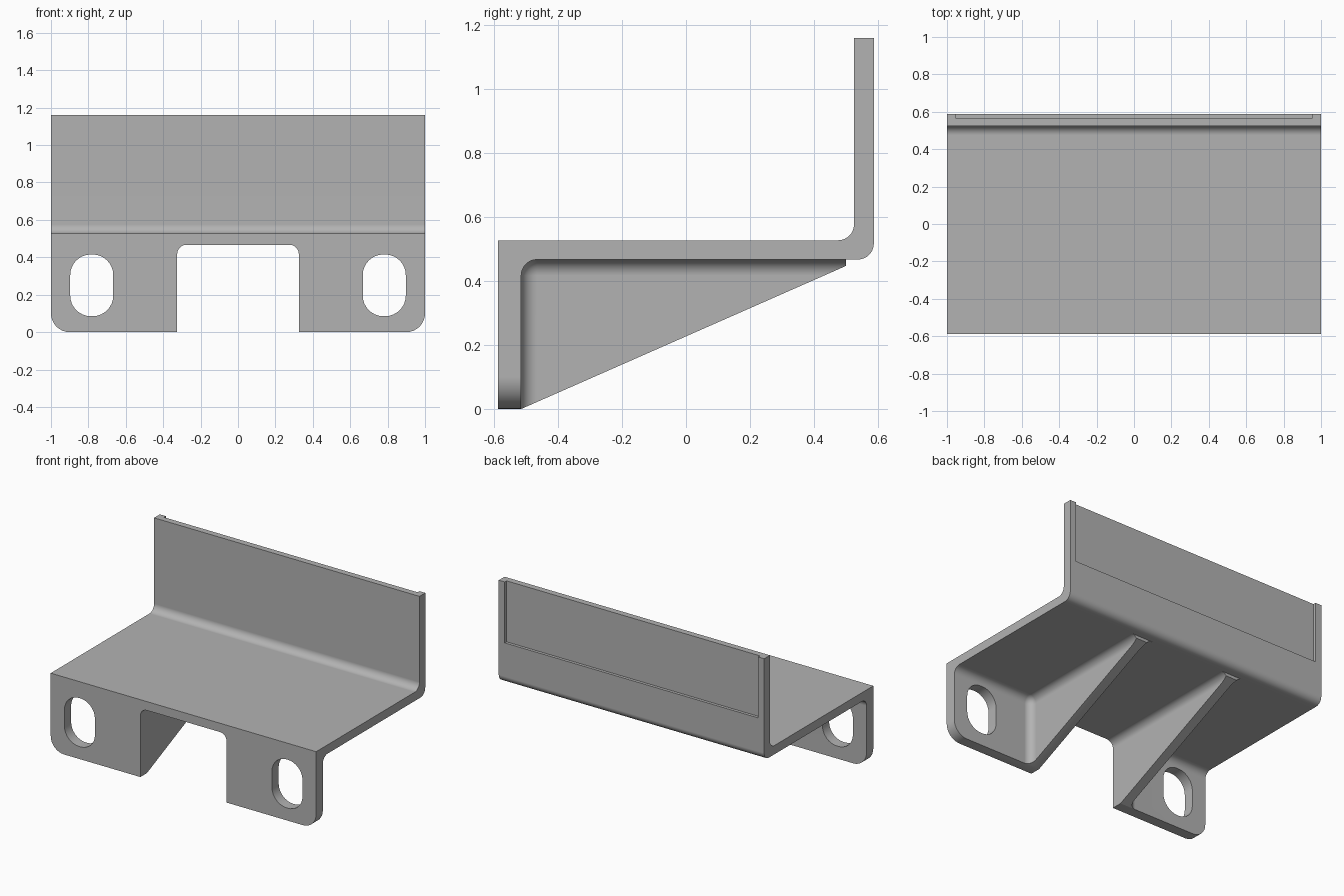
import bpy, bmesh, math
from mathutils import Vector, Matrix

if "Cube" in bpy.data.objects:
    bpy.data.objects.remove(bpy.data.objects["Cube"])

T = 0.467      # underside of the shelf
TOP = 1.16     # top of the back wall
INNER = 0.325  # half width of the gap between the ribs
RIB = 0.065    # rib thickness
FILLET = 0.05


def rounded(points, steps=8):
    """Closed outline; each point is (u, v, corner radius)."""
    out = []
    n = len(points)
    for i, (u, v, r) in enumerate(points):
        p = Vector((u, v))
        if r == 0:
            out.append(p)
            continue
        a = (Vector(points[i - 1][:2]) - p).normalized()
        b = (Vector(points[(i + 1) % n][:2]) - p).normalized()
        half = a.angle(b) / 2
        centre = p + (a + b).normalized() * (r / math.sin(half))
        start = p + a * (r / math.tan(half)) - centre
        end = p + b * (r / math.tan(half)) - centre
        sweep = start.angle_signed(end)
        for k in range(steps + 1):
            # angle_signed is clockwise positive
            out.append(centre + Matrix.Rotation(-sweep * k / steps, 2) @ start)
    return out


def finish(name, bm):
    bmesh.ops.recalc_face_normals(bm, faces=bm.faces[:])
    mesh = bpy.data.meshes.new(name)
    bm.to_mesh(mesh)
    bm.free()
    ob = bpy.data.objects.new(name, mesh)
    bpy.context.collection.objects.link(ob)
    return ob


def prism(name, points, axis, lo, hi):
    """Extrude an outline along x (outline in y, z) or y (outline in x, z)."""
    bm = bmesh.new()
    place = (lambda p: (lo, p.x, p.y)) if axis == "x" else (lambda p: (p.x, lo, p.y))
    face = bm.faces.new([bm.verts.new(place(p)) for p in rounded(points)])
    new = bmesh.ops.extrude_face_region(bm, geom=[face])["geom"]
    move = (hi - lo, 0, 0) if axis == "x" else (0, hi - lo, 0)
    bmesh.ops.translate(bm, vec=move, verts=[g for g in new if isinstance(g, bmesh.types.BMVert)])
    return finish(name, bm)


def box(name, lo, hi, round_at=None):
    """Box; the three edges meeting at corner round_at may be filleted."""
    bm = bmesh.new()
    lo, hi = Vector(lo), Vector(hi)
    bmesh.ops.create_cube(bm, size=1)
    for v in bm.verts:
        v.co = [(l + h) / 2 + c * (h - l) for l, h, c in zip(lo, hi, v.co)]
    if round_at:
        corner = min(bm.verts, key=lambda v: (v.co - Vector(round_at)).length)
        bmesh.ops.bevel(bm, geom=list(corner.link_edges), offset=FILLET,
                        segments=8, profile=0.5, affect="EDGES")
    return finish(name, bm)


# Side profile, with the ribs still filling the full width
bracket = prism("bracket", [
    (-0.587, -0.1, 0), (-0.587, 0.527, 0), (0.525, 0.527, FILLET), (0.525, TOP, 0),
    (0.587, TOP, 0), (0.587, T, FILLET), (-0.515, T, 0)][:6] + [
    (0.5, T, 0), (0.5, T - 0.02, 0), (-0.515, 0, 0), (-0.515, -0.1, 0)], "x", -1.2, 1.2)

# Front outline with rounded feet and the central gap
outline = prism("front_outline", [
    (-1, 1.4, 0), (-1, 0, 0.1), (-INNER, 0, 0), (-INNER, T, FILLET),
    (INNER, T, FILLET), (INNER, 0, 0), (1, 0, 0.1), (1, 1.4, 0)], "y", -1, 1)
steps = [(outline, "INTERSECT")]

# Hollows outside the ribs and the mounting slots
for s, side in ((1, "left"), (-1, "right")):
    xs = sorted((s * (INNER + RIB), s * 1.3))
    pocket = box(side + "_pocket", (xs[0], -0.515, -0.3), (xs[1], 1, T),
                 round_at=(s * (INNER + RIB), -0.515, T))
    a, b = s * 0.667, s * 0.897
    slot = prism(side + "_slot", [(a, 0.085, 0.11), (b, 0.085, 0.11),
                                  (b, 0.415, 0.11), (a, 0.415, 0.11)], "y", -0.8, -0.3)
    steps += [(pocket, "DIFFERENCE"), (slot, "DIFFERENCE")]

# Shallow label recess on the back wall
steps.append((box("back_recess", (-0.955, 0.567, 0.745), (0.955, 0.8, 1.4)), "DIFFERENCE"))

for cutter, operation in steps:
    cutter.hide_render = True
    mod = bracket.modifiers.new(cutter.name, "BOOLEAN")
    mod.object, mod.operation, mod.solver = cutter, operation, "EXACT"

# Bake the cuts and drop the cutters
graph = bpy.context.evaluated_depsgraph_get()
baked = bpy.data.meshes.new_from_object(bracket.evaluated_get(graph))
bracket.modifiers.clear()
bracket.data = baked
for cutter, _ in steps:
    bpy.data.objects.remove(cutter)

grey = bpy.data.materials.new("plain_grey")
grey.use_nodes = True
grey.diffuse_color = (0.45, 0.45, 0.45, 1)
grey.node_tree.nodes["Principled BSDF"].inputs["Base Color"].default_value = (0.45, 0.45, 0.45, 1)
baked.materials.clear()
baked.materials.append(grey)

bpy.ops.object.select_all(action="DESELECT")
bracket.select_set(True)
bpy.context.view_layer.objects.active = bracket
bpy.ops.object.shade_smooth_by_angle(angle=math.radians(30))
weighted = bracket.modifiers.new("clean_shading", "WEIGHTED_NORMAL")
weighted.keep_sharp = True
